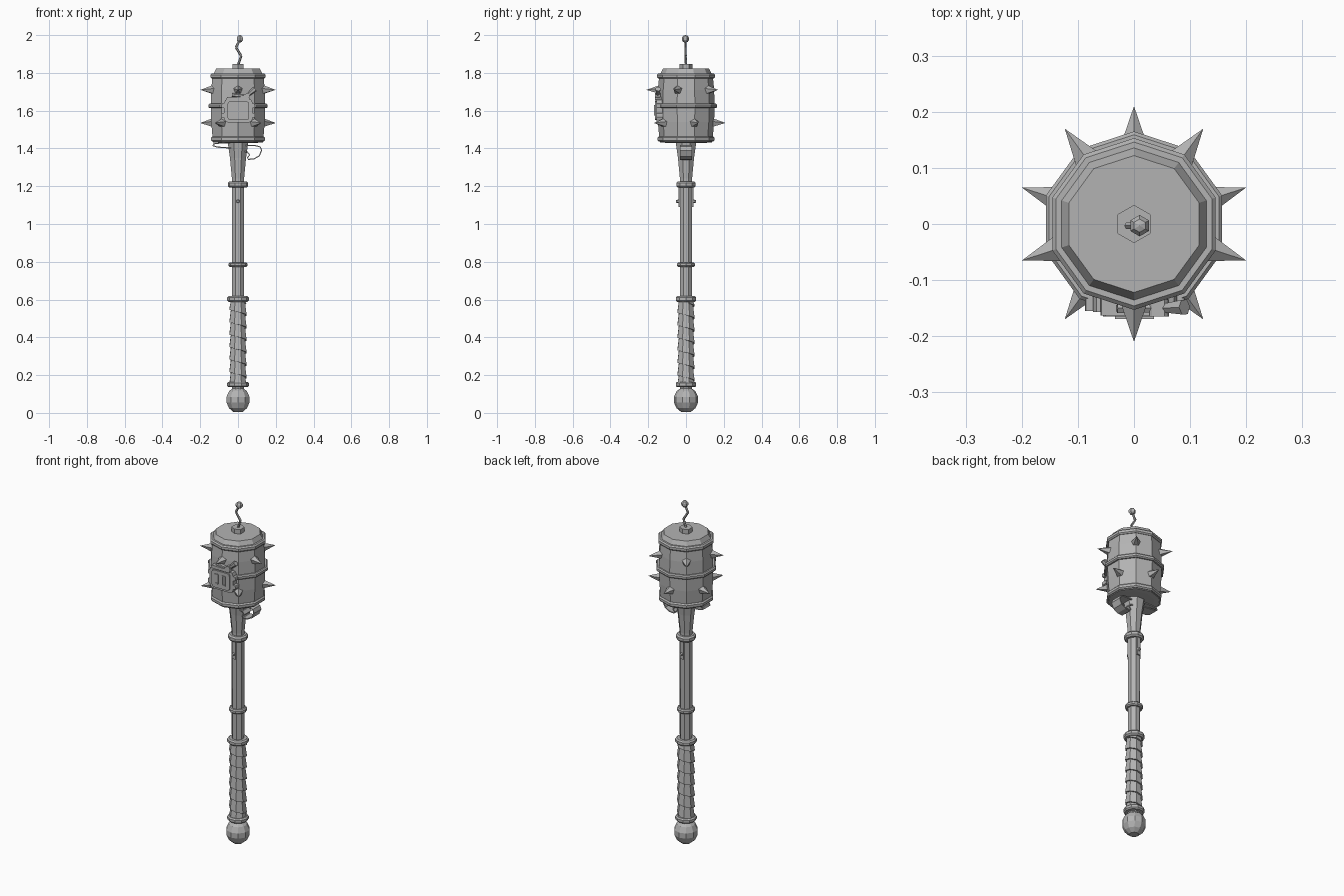
import bpy, bmesh, math
from mathutils import Vector, Matrix

if "Cube" in bpy.data.objects:
    bpy.data.objects.remove(bpy.data.objects["Cube"])

grey = bpy.data.materials.new("plain_grey")
grey.diffuse_color = (0.45, 0.45, 0.45, 1)
grey.use_nodes = True
grey.node_tree.nodes["Principled BSDF"].inputs["Base Color"].default_value = grey.diffuse_color


def finish(name, bm):
    bmesh.ops.recalc_face_normals(bm, faces=bm.faces[:])
    me = bpy.data.meshes.new(name)
    bm.to_mesh(me)
    bm.free()
    me.materials.append(grey)
    ob = bpy.data.objects.new(name, me)
    bpy.context.collection.objects.link(ob)
    return ob


def lathe(name, profile, sides, turn=0.0, closed=False):
    """Turn (radius, z) points round the z axis; ends are capped unless closed."""
    bm = bmesh.new()
    rings = []
    for r, z in profile:
        angles = [turn + math.tau * i / sides for i in range(sides)]
        rings.append([bm.verts.new((r * math.cos(a), r * math.sin(a), z)) for a in angles])
    pairs = list(zip(rings, rings[1:]))
    if closed:
        pairs.append((rings[-1], rings[0]))
    else:
        bm.faces.new(rings[0])
        bm.faces.new(rings[-1])
    for lo, hi in pairs:
        for i in range(sides):
            j = (i + 1) % sides
            bm.faces.new((lo[i], lo[j], hi[j], hi[i]))
    return finish(name, bm)


def band(name, z, inner, outer, half, sides, turn=0.0):
    edge = outer - half * 0.5
    lathe(name, [(inner, z - half), (edge, z - half), (outer, z - half * 0.5),
                 (outer, z + half * 0.5), (edge, z + half), (inner, z + half)], sides, turn, True)


def box(name, centre, size, bevel=0.0, tilt=0.0):
    bm = bmesh.new()
    bmesh.ops.create_cube(bm, size=1)
    bmesh.ops.scale(bm, vec=size, verts=bm.verts)
    if bevel:  # round the corners seen from the front
        upright = [e for e in bm.edges if abs((e.verts[0].co - e.verts[1].co).y) > 1e-5]
        bmesh.ops.bevel(bm, geom=upright, offset=bevel, segments=2, affect='EDGES', profile=0.5)
    bm.transform(Matrix.Translation(centre) @ Matrix.Rotation(tilt, 4, 'Y'))
    return finish(name, bm)


def cone(name, base, tip, r1, r2=0.0, sides=5):
    base, tip = Vector(base), Vector(tip)
    bm = bmesh.new()
    bmesh.ops.create_cone(bm, cap_ends=True, segments=sides, radius1=r1, radius2=r2,
                          depth=(tip - base).length)
    bm.transform(Matrix.Translation((base + tip) / 2)
                 @ (tip - base).to_track_quat('Z', 'Y').to_matrix().to_4x4())
    return finish(name, bm)


def ribbon(name, path, width, thick):
    """Flat strip following (x, z) points, as wide as given along y."""
    bm = bmesh.new()
    pts = [Vector(p) for p in path]
    rings = []
    for i, p in enumerate(pts):
        d = (pts[min(i + 1, len(pts) - 1)] - pts[max(i - 1, 0)]).normalized()
        n = Vector((-d.y, d.x)) * thick / 2
        rings.append([bm.verts.new((q.x, y, q.y)) for q, y in
                      ((p + n, -width / 2), (p + n, width / 2), (p - n, width / 2), (p - n, -width / 2))])
    bm.faces.new(rings[0])
    bm.faces.new(rings[-1])
    for a, b in zip(rings, rings[1:]):
        for i in range(4):
            bm.faces.new((a[i], a[(i + 1) % 4], b[(i + 1) % 4], b[i]))
    return finish(name, bm)


# Pommel, shaft and flared neck
T8 = math.pi / 8
lathe("pommel", [(0.026, 0.005), (0.05, 0.025), (0.064, 0.055), (0.064, 0.085),
                 (0.05, 0.115), (0.03, 0.13)], 10, math.pi / 10)
lathe("shaft", [(0.033, 0.11), (0.035, 1.24), (0.046, 1.35), (0.06, 1.44)], 8, T8)
for name, z, outer, half in (("pommel_collar", 0.15, 0.057, 0.014), ("grip_collar", 0.603, 0.057, 0.015),
                             ("middle_collar", 0.785, 0.049, 0.012), ("neck_collar", 1.21, 0.054, 0.016)):
    band(name, z, 0.03, outer, half, 10)

# Grip wrap: overlapping strip winding down the handle
bm = bmesh.new()
pitch, top, low = 0.066, 0.6, 0.15
previous = None
for i in range(8 * 8):
    a = i * math.tau / 8 + T8
    z = top + 0.045 - pitch * i / 8
    ring = []
    for r, dz in ((0.04, 0), (0.049, -pitch), (0.039, -pitch)):
        ring.append(bm.verts.new((r * math.cos(a), r * math.sin(a), min(top, max(low, z + dz)))))
    if previous:
        for k in range(2):
            bm.faces.new((previous[k], ring[k], ring[k + 1], previous[k + 1]))
    previous = ring
bmesh.ops.dissolve_degenerate(bm, dist=1e-5, edges=bm.edges[:])
finish("grip_wrap", bm)

# Small latch plates with pins on the front and back of the shaft
for s, side in ((-1, "front"), (1, "back")):
    box(side + "_latch", (0, s * 0.034, 1.145), (0.022, 0.012, 0.11))
    cone(side + "_latch_pin", (0, s * 0.034, 1.12), (0, s * 0.052, 1.12), 0.011, 0.007, 6)

# Barrel head with three hoops; corners point along y
T10 = math.pi / 10
lathe("barrel", [(0.11, 1.43), (0.138, 1.432), (0.142, 1.46), (0.149, 1.54), (0.151, 1.625), (0.149, 1.71),
                 (0.142, 1.785), (0.122, 1.822)], 10, T10)
band("lower_hoop", 1.45, 0.12, 0.15, 0.014, 10, T10)
band("middle_hoop", 1.625, 0.14, 0.165, 0.012, 10, T10)
band("upper_hoop", 1.783, 0.12, 0.153, 0.014, 10, T10)

# Two staggered rows of spikes
for row, z, start in (("upper", 1.71, -90), ("lower", 1.535, 90)):
    for i in range(5):
        a = math.radians(start + 72 * i)
        d = Vector((math.cos(a), math.sin(a), 0))
        cone(f"{row}_spike_{i + 1}", d * 0.135 + Vector((0, 0, z)), d * 0.21 + Vector((0, 0, z)), 0.027)

# Fuse socket, crooked fuse and its knob
lathe("fuse_socket", [(0.034, 1.815), (0.034, 1.848)], 6, math.pi / 6)
bends = [(0, 0, 1.84), (0.017, -0.002, 1.89), (-0.011, -0.003, 1.935), (0.01, -0.003, 1.975)]
for i, (a, b) in enumerate(zip(bends, bends[1:])):
    cone(f"fuse_part_{i + 1}", a, b, 0.007, 0.006, 6)
bm = bmesh.new()
bmesh.ops.create_uvsphere(bm, u_segments=6, v_segments=5, radius=0.02,
                          matrix=Matrix.Translation((0.01, -0.003, 1.98)))
finish("fuse_knob", bm)

# Loose strap loops under the barrel
ribbon("right_strap", [(0.03, 1.415), (0.09, 1.415), (0.118, 1.408), (0.125, 1.39), (0.112, 1.36),
                       (0.085, 1.345), (0.055, 1.342), (0.05, 1.352), (0.062, 1.365), (0.05, 1.38),
                       (0.03, 1.385)], 0.066, 0.006)
ribbon("left_strap", [(-0.03, 1.428), (-0.1, 1.428), (-0.13, 1.424), (-0.133, 1.415),
                      (-0.11, 1.407), (-0.03, 1.402)], 0.066, 0.006)

# Buckled box on the front of the barrel
box("case_body", (0.002, -0.135, 1.6), (0.15, 0.044, 0.125), 0.02)
box("case_face", (0.002, -0.158, 1.6), (0.115, 0.014, 0.1), 0.015)
for x in (-0.022, 0.024):
    for dx in (-0.009, 0.009):
        box("slot_side", (x + dx, -0.166, 1.602), (0.005, 0.006, 0.055))
    for dz in (-0.026, 0.026):
        box("slot_end", (x, -0.166, 1.602 + dz), (0.018, 0.006, 0.005))
for s in (-1, 1):
    for z in (1.575, 1.625):
        box("case_hinge", (0.002 + s * 0.078, -0.138, z), (0.022, 0.034, 0.024), 0.006)
box("case_lid", (0, -0.143, 1.664), (0.12, 0.04, 0.018), 0.006)
box("knot", (0.045, -0.15, 1.677), (0.034, 0.03, 0.026), 0.008, -0.4)
cone("knot_tail_right", (0.05, -0.15, 1.68), (0.09, -0.148, 1.715), 0.008, 0.015, 6)
cone("knot_tail_left", (0.04, -0.15, 1.675), (-0.03, -0.15, 1.683), 0.008, 0.01, 6)
